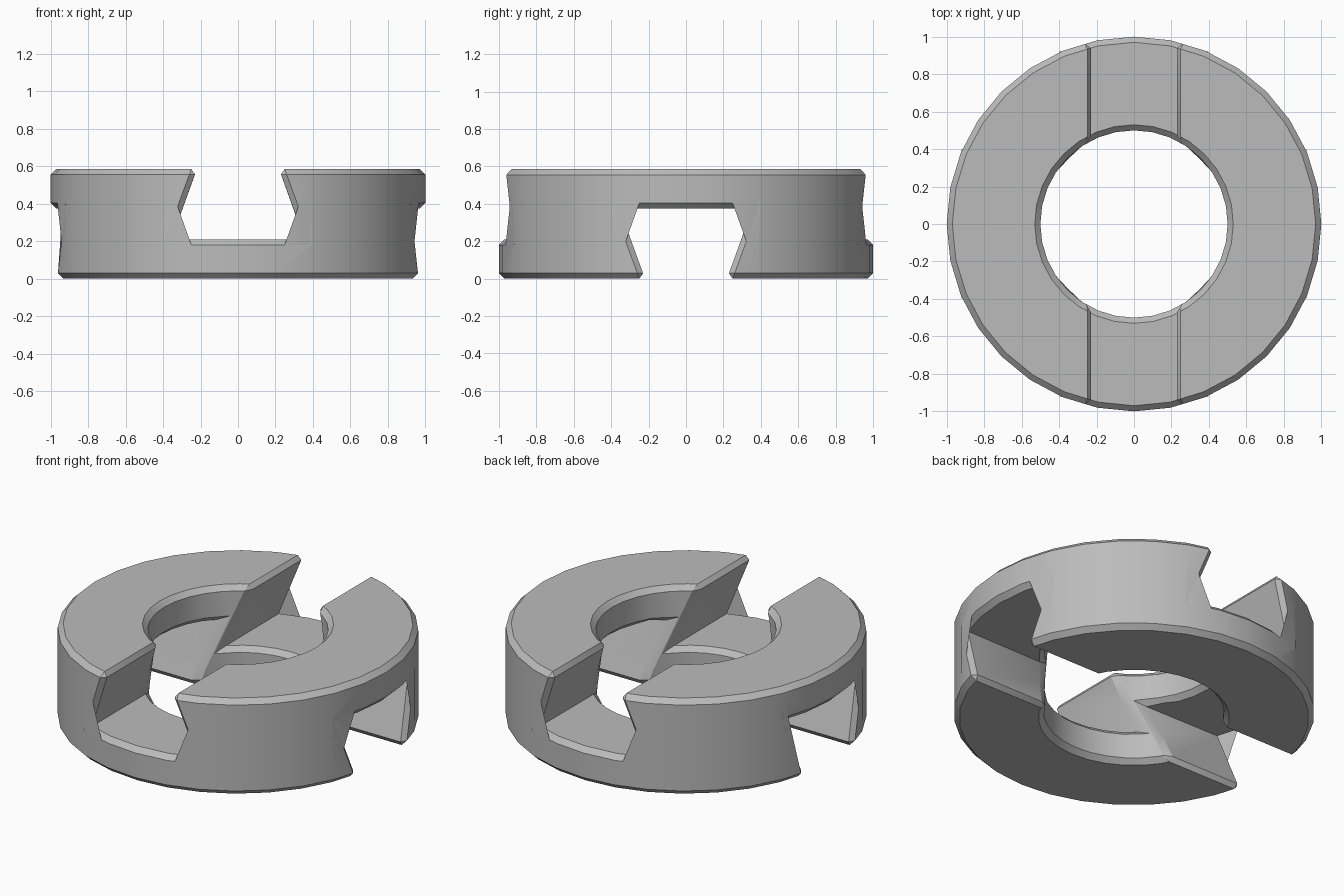
import bpy, bmesh, math
from mathutils import Matrix

HEIGHT, FLOOR = 0.585, 0.21          # ring height, slot floor level
MOUTH, BASE = 0.219, 0.3555          # half widths of the dovetail slot
CHAMFER, SIDES = 0.03, 32

cube = bpy.data.objects.get("Cube")
if cube:
    bpy.data.objects.remove(cube, do_unlink=True)


def add_object(name, bm):
    bmesh.ops.recalc_face_normals(bm, faces=bm.faces[:])
    mesh = bpy.data.meshes.new(name)
    bm.to_mesh(mesh)
    bm.free()
    obj = bpy.data.objects.new(name, mesh)
    bpy.context.scene.collection.objects.link(obj)
    return obj


def extrude_profile(bm, points, direction):
    face = bm.faces.new([bm.verts.new(p) for p in points])
    out = bmesh.ops.extrude_face_region(bm, geom=[face])["geom"]
    verts = [v for v in out if isinstance(v, bmesh.types.BMVert)]
    bmesh.ops.translate(bm, vec=direction, verts=verts)


# Ring body: square section spun round the axis
def circle(radius, z):
    step = math.tau / SIDES
    return [(radius * math.cos(i * step), radius * math.sin(i * step), z)
            for i in range(SIDES)]


bm = bmesh.new()
rings = [[bm.verts.new(p) for p in circle(r, z)]
         for r, z in ((1, 0), (1, HEIGHT), (0.5, HEIGHT), (0.5, 0))]
for a, b in zip(rings, rings[1:] + rings[:1]):
    for i in range(SIDES):
        j = (i + 1) % SIDES
        bm.faces.new((a[i], a[j], b[j], b[i]))
ring = add_object("dovetail_ring", bm)


# Dovetail slot cutters: top one runs along y, bottom one along x
def slot_cutter(name, flipped):
    rise = 0.1
    over = MOUTH - rise * (BASE - MOUTH) / (HEIGHT - FLOOR)
    top = HEIGHT + rise
    bm = bmesh.new()
    extrude_profile(bm, [(-BASE, -2, FLOOR), (BASE, -2, FLOOR),
                         (over, -2, top), (-over, -2, top)], (0, 4, 0))
    if flipped:
        turn = Matrix.Rotation(math.pi / 2, 4, "Z") @ Matrix.Rotation(math.pi, 4, "Y")
        bm.transform(Matrix.Translation((0, 0, HEIGHT)) @ turn)
    cutter = add_object(name, bm)
    cutter.hide_render = True
    mod = ring.modifiers.new(name, "BOOLEAN")
    mod.operation, mod.solver, mod.object = "DIFFERENCE", "EXACT", cutter
    return cutter


cutters = [slot_cutter("top_slot_cutter", False), slot_cutter("bottom_slot_cutter", True)]
bpy.context.view_layer.update()

# Bake the slots, then chamfer the sharp outward edges only
bm = bmesh.new()
bm.from_object(ring, bpy.context.evaluated_depsgraph_get())
ring.modifiers.clear()
for cutter in cutters:
    bpy.data.objects.remove(cutter, do_unlink=True)
bmesh.ops.remove_doubles(bm, verts=bm.verts[:], dist=0.01)
bmesh.ops.dissolve_limit(bm, angle_limit=math.radians(2),
                         verts=bm.verts[:], edges=bm.edges[:])
sharp = [e for e in bm.edges if e.is_manifold
         and e.calc_face_angle_signed() > math.radians(30)]
bmesh.ops.bevel(bm, geom=sharp, offset=CHAMFER, offset_type="OFFSET", segments=1,
                affect="EDGES", profile=0.5, clamp_overlap=False, loop_slide=True)
bm.to_mesh(ring.data)
bm.free()

# Plain grey metal
grey = bpy.data.materials.new("grey metal")
colour = (0.5, 0.5, 0.5, 1)
grey.use_nodes = True
grey.diffuse_color = colour
grey.node_tree.nodes["Principled BSDF"].inputs["Base Color"].default_value = colour
ring.data.materials.clear()
ring.data.materials.append(grey)

bpy.ops.object.select_all(action="DESELECT")
ring.select_set(True)
bpy.context.view_layer.objects.active = ring
bpy.ops.object.shade_smooth_by_angle(angle=math.radians(30))
